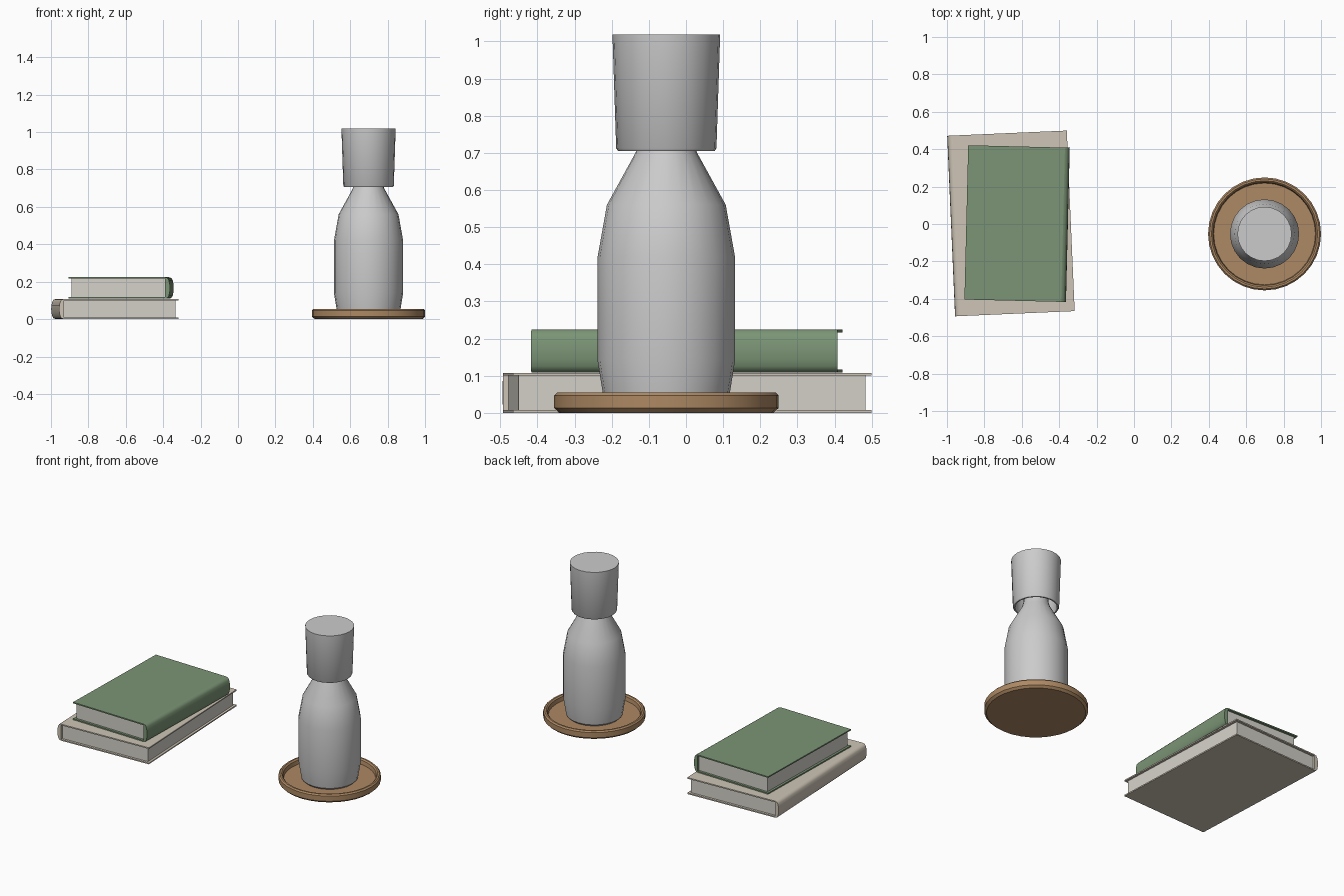
import bpy, bmesh
from math import radians, sin, cos, pi
from mathutils import Matrix, Vector

if "Cube" in bpy.data.objects:
    bpy.data.objects.remove(bpy.data.objects["Cube"])


def material(name, rgb):
    m = bpy.data.materials.new(name)
    m.diffuse_color = (*rgb, 1)
    m.use_nodes = True
    m.node_tree.nodes["Principled BSDF"].inputs["Base Color"].default_value = m.diffuse_color
    return m


def finish(bm, name, matrix, mat=None, angle=35):
    bmesh.ops.remove_doubles(bm, verts=bm.verts, dist=1e-5)
    bmesh.ops.recalc_face_normals(bm, faces=bm.faces)
    me = bpy.data.meshes.new(name)
    bm.to_mesh(me)
    bm.free()
    for p in me.polygons:
        p.use_smooth = True
    me.set_sharp_from_angle(angle=radians(angle))
    if mat:
        me.materials.append(mat)
    ob = bpy.data.objects.new(name, me)
    ob.matrix_world = matrix
    bpy.context.collection.objects.link(ob)
    return ob


def lathe(name, profile, sides, matrix, mat=None):
    bm = bmesh.new()
    vs = [bm.verts.new((r, 0, z)) for r, z in profile]
    es = [bm.edges.new(pair) for pair in zip(vs, vs[1:])]
    bmesh.ops.spin(bm, geom=vs + es, cent=(0, 0, 0), axis=(0, 0, 1),
                   angle=2 * pi, steps=sides, use_merge=True)
    return finish(bm, name, matrix, mat)


def box(name, lo, hi, matrix, mat):
    lo, hi = Vector(lo), Vector(hi)
    bm = bmesh.new()
    bmesh.ops.create_cube(bm, size=1, matrix=Matrix.Translation((lo + hi) / 2)
                          @ Matrix.Diagonal((*(hi - lo), 1)))
    return finish(bm, name, matrix, mat)


def book(name, w, d, h, place, cover, paper):
    s, t, inset = 0.026, 0.008, 0.015
    x0, x1, y = -w / 2 + s, w / 2, d / 2
    box(name + "_back_cover", (x0, -y, 0), (x1, y, t), place, cover)
    box(name + "_front_cover", (x0, -y, h - t), (x1, y, h), place, cover)
    box(name + "_pages", (x0, inset - y, t), (x1 - inset, y - inset, h - t), place, paper)
    # rounded spine
    bm = bmesh.new()
    n = 8
    arc = [bm.verts.new((x0 - s * sin(pi * i / n) ** 0.7, -y, h / 2 * (1 - cos(pi * i / n))))
           for i in range(n + 1)]
    face = bm.faces.new(arc)
    ext = bmesh.ops.extrude_face_region(bm, geom=[face], use_keep_orig=True)
    bmesh.ops.translate(bm, vec=(0, d, 0),
                        verts=[v for v in ext["geom"] if isinstance(v, bmesh.types.BMVert)])
    finish(bm, name + "_spine", place, cover, 50)


wood = material("wood", (0.42, 0.25, 0.125))
beige = material("beige_cloth", (0.62, 0.56, 0.47))
green = material("green_cloth", (0.20, 0.30, 0.18))
paper = material("paper", (0.66, 0.64, 0.58))

# round tray with a raised rim
stand = Matrix.Translation((0.698, -0.053, 0))
lathe("tray", [(0, 0), (0.288, 0), (0.302, 0.013), (0.302, 0.047), (0.294, 0.055),
               (0.284, 0.055), (0.276, 0.047), (0.272, 0.022), (0, 0.022)], 32, stand, wood)

# hollow carafe
lathe("carafe", [(0, 0.022), (0.155, 0.022), (0.168, 0.035), (0.185, 0.14), (0.185, 0.42),
                 (0.160, 0.56), (0.083, 0.70), (0.072, 0.74), (0.072, 0.86), (0.080, 0.90),
                 (0.070, 0.90), (0.062, 0.86), (0.062, 0.74), (0.073, 0.70), (0.148, 0.56),
                 (0.173, 0.42), (0.173, 0.14), (0.155, 0.04), (0, 0.04)], 24, stand)

# upturned tumbler over the neck
lathe("tumbler", [(0, 1.018), (0.145, 1.018), (0.135, 0.712), (0.130, 0.705), (0.122, 0.705),
                  (0.120, 0.712), (0.130, 0.99), (0, 0.99)], 24, stand)

# two stacked books, spines on opposite sides
book("lower_book", 0.64, 0.966, 0.108,
     Matrix.Translation((-0.658, 0.003, 0)) @ Matrix.Rotation(radians(2.5), 4, "Z"), beige, paper)
book("upper_book", 0.543, 0.825, 0.115,
     Matrix.Translation((-0.625, 0.002, 0.109)) @ Matrix.Rotation(radians(178.6), 4, "Z"), green, paper)
